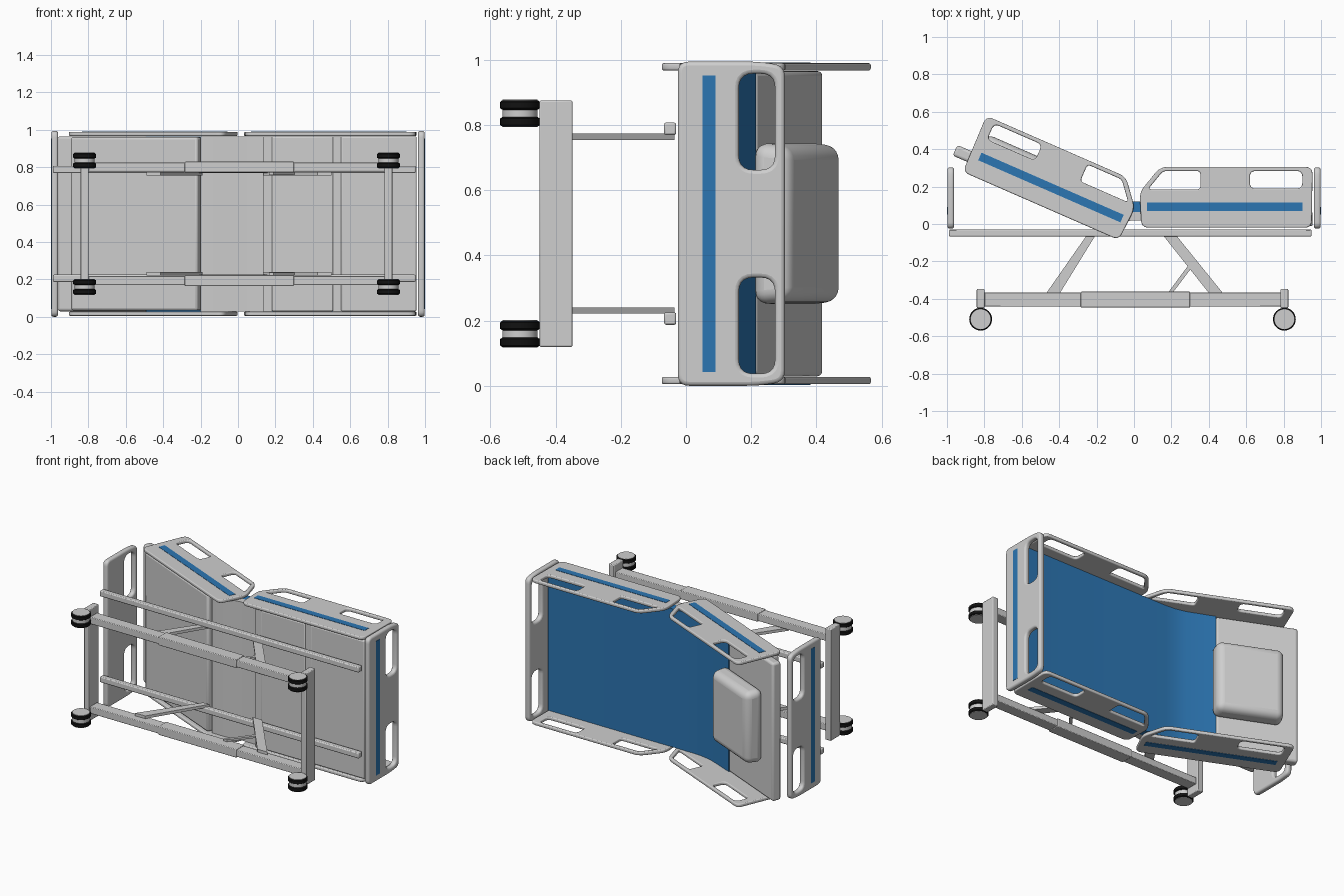
import bpy, bmesh, math
from mathutils import Matrix, Vector

if "Cube" in bpy.data.objects:
    bpy.data.objects.remove(bpy.data.objects["Cube"], do_unlink=True)

MID = 0.497  # centre of the bed across its width (z)


def material(name, rgb, rough=0.5):
    m = bpy.data.materials.new(name)
    m.use_nodes = True
    m.diffuse_color = (*rgb, 1)
    node = m.node_tree.nodes["Principled BSDF"]
    node.inputs["Base Color"].default_value = (*rgb, 1)
    node.inputs["Roughness"].default_value = rough
    return m


GREY = material("light grey", (0.62, 0.62, 0.62))
BLUE = material("blue", (0.025, 0.18, 0.45))
BLACK = material("rubber black", (0.006, 0.006, 0.006))


def add(name, mesh, mat, bevel=0.0, segments=2):
    obj = bpy.data.objects.new(name, mesh)
    bpy.context.collection.objects.link(obj)
    mesh.materials.clear()
    mesh.materials.append(mat)
    if bevel:
        mod = obj.modifiers.new("soft edges", "BEVEL")
        mod.width, mod.segments, mod.limit_method = bevel, segments, "ANGLE"
    bpy.ops.object.select_all(action="DESELECT")
    obj.select_set(True)
    bpy.context.view_layer.objects.active = obj
    bpy.ops.object.shade_smooth_by_angle(angle=math.radians(35))
    return obj


def finish(name, bm, mat, bevel=0.0, segments=2):
    bmesh.ops.recalc_face_normals(bm, faces=bm.faces)
    mesh = bpy.data.meshes.new(name)
    bm.to_mesh(mesh)
    bm.free()
    return add(name, mesh, mat, bevel, segments)


def prism(name, outline, z0, z1, mat, bevel=0.0, segments=2):
    """Extrude an x-y outline from z0 to z1."""
    bm = bmesh.new()
    face = bm.faces.new([bm.verts.new((x, y, z0)) for x, y in outline])
    out = bmesh.ops.extrude_face_region(bm, geom=[face])
    verts = [v for v in out["geom"] if isinstance(v, bmesh.types.BMVert)]
    bmesh.ops.translate(bm, verts=verts, vec=(0, 0, z1 - z0))
    return finish(name, bm, mat, bevel, segments)


def rect(x0, x1, y0, y1):
    return [(x0, y0), (x1, y0), (x1, y1), (x0, y1)]


def box(name, x, y, z, mat=GREY, bevel=0.0, segments=2):
    return prism(name, rect(*x, *y), *z, mat, bevel, segments)


def rounded(points, radius, steps=5):
    """Round every corner of an outline."""
    out = []
    for i, p in enumerate(points):
        p = Vector(p)
        ends = []
        for q in (points[i - 1], points[(i + 1) % len(points)]):
            d = Vector(q) - p
            ends.append(p + d.normalized() * min(radius, d.length * 0.45))
        for k in range(steps + 1):
            t = k / steps
            out.append(ends[0] * (1 - t) ** 2 + p * 2 * t * (1 - t) + ends[1] * t * t)
    return out


def plate(name, loops, thickness, matrix, soft=0.006):
    """Flat plate with holes and rounded rims."""
    curve = bpy.data.curves.new(name, "CURVE")
    curve.dimensions, curve.fill_mode = "2D", "BOTH"
    curve.bevel_depth, curve.bevel_resolution, curve.offset = soft, 2, -soft
    curve.extrude = thickness / 2 - soft
    for loop in loops:
        spline = curve.splines.new("POLY")
        spline.points.add(len(loop) - 1)
        for point, p in zip(spline.points, loop):
            point.co = (p[0], p[1], 0, 1)
        spline.use_cyclic_u = True
    temp = bpy.data.objects.new(name + " curve", curve)
    bpy.context.collection.objects.link(temp)
    bpy.context.view_layer.update()
    dg = bpy.context.evaluated_depsgraph_get()
    mesh = bpy.data.meshes.new_from_object(temp.evaluated_get(dg))
    bpy.data.objects.remove(temp, do_unlink=True)
    mesh.transform(matrix)
    return add(name, mesh, GREY)


def lathe(name, profile, centre, mat):
    """Spin an (r, z) profile about a z axis."""
    bm = bmesh.new()
    verts = [bm.verts.new((r, 0, z)) for r, z in profile]
    edges = [bm.edges.new(pair) for pair in zip(verts, verts[1:])]
    bmesh.ops.spin(bm, geom=verts + edges, axis=(0, 0, 1), cent=(0, 0, 0),
                   angle=math.tau, steps=32)
    bmesh.ops.remove_doubles(bm, verts=bm.verts, dist=0.0001)
    bmesh.ops.translate(bm, verts=bm.verts, vec=centre)
    return finish(name, bm, mat)


# Side rails: shared outline around the stripe centre
SX, SY = 0.485, 0.092
RAIL = [(0.04, -0.02), (0.95, -0.02), (0.955, 0.305), (0.14, 0.305), (0.03, 0.17)]
HOLE_A = [(0.075, 0.185), (0.355, 0.185), (0.355, 0.283), (0.155, 0.283)]
HOLE_B = rect(0.62, 0.9, 0.19, 0.283)
TILT = math.radians(-23.6)
HEAD = Matrix.Translation((-0.444, 0.195, 0)) @ Matrix.Rotation(TILT, 4, "Z")
FOOT = Matrix.Translation((SX, SY, 0))


def local(points, flip):
    return [(flip * (x - SX), y - SY) for x, y in points]


for end, flip, place in (("foot", 1, FOOT), ("head", -1, HEAD)):
    loops = [rounded(local(p, flip), r) for p, r in
             ((RAIL, 0.04), (HOLE_A, 0.02), (HOLE_B, 0.03))]
    for side, sign in (("left", 1), ("right", -1)):
        z = MID + sign * 0.481
        plate(f"{end}_{side}_rail", loops, 0.022,
              Matrix.Translation((0, 0, z)) @ place)
        zs = z + sign * 0.011
        stripe = box(f"{end}_{side}_rail_stripe", (-0.415, 0.415), (-0.022, 0.022),
                     (zs - 0.002, zs + 0.002), BLUE)
        stripe.data.transform(place)

# Head and foot boards with hand holes
TO_X = Matrix(((0, 0, -1, 0), (0, 1, 0, 0), (1, 0, 0, MID), (0, 0, 0, 1)))
half = MID
board = [rounded([(-half, -0.025), (half, -0.025), (half, 0.22), (half - 0.012, 0.303),
                  (-half + 0.012, 0.303), (-half, 0.22)], 0.035)]
for s in (-1, 1):
    board.append(rounded(rect(*sorted((s * 0.165, s * 0.46)), 0.162, 0.273), 0.045))
for name, s in (("foot_board", 1), ("head_board", -1)):
    plate(name, board, 0.036, Matrix.Translation((s * 0.98, 0, 0)) @ TO_X, 0.012)
    box(name + "_stripe", sorted((s * 0.995, s * 1.0)), (0.05, 0.09),
        (MID - 0.455, MID + 0.455), BLUE)

# Mattress: blue lower part, grey head part
Z0, Z1 = MID - 0.468, MID + 0.468
slope = math.tan(-TILT)
top = [(0.95, 0.12), (-0.15, 0.12), (-0.22, 0.126), (-0.29, 0.142), (-0.47, 0.215)]
drop = Vector((-0.022, -0.052))
under = [(x, y - 0.055) for x, y in top[:2]] + [Vector(p) + drop for p in top[2:]]
prism("mattress", top + under[::-1], Z0, Z1, BLUE)
end_top = Vector((-0.945, 0.215 + 0.475 * slope))
prism("mattress_head", [top[-1], end_top, end_top + drop * 1.1, under[-1]],
      Z0, Z1, GREY, 0.015, 3)

# Deck panels below the mattress
prism("seat_deck", [(0.14, 0.065), (-0.2, 0.065), (-0.2, 0.005), (-0.1, 0.005),
                    (0.0, 0.02), (0.14, 0.02)], Z0, Z1, GREY)
box("thigh_deck", (0.18, 0.51), (-0.012, 0.066), (Z0, Z1), GREY, 0.008)
box("calf_deck", (0.55, 0.955), (-0.012, 0.066), (Z0, Z1), GREY, 0.008)
for i, x in enumerate((0.16, 0.53)):
    box(f"deck_joint_{i + 1}", (x - 0.025, x + 0.025), (-0.006, 0.06), (Z0, Z1))
back = box("back_deck", (-0.45, 0.29), (-0.1, -0.03), (Z0 + 0.005, Z1 - 0.005),
           GREY, 0.012)
back.data.transform(HEAD)

# Pillow on the raised back
pillow = box("pillow", (-0.44, 0.0), (0.005, 0.125), (MID - 0.25, MID + 0.25),
             GREY, 0.042, 5)
for v in pillow.data.vertices:
    if v.co.y > 0.1:  # slightly narrower crown
        v.co.x = -0.22 + (v.co.x + 0.22) * 0.95
        v.co.z = MID + (v.co.z - MID) * 0.95
pillow.data.transform(HEAD)

# Undercarriage, mirrored across the width
def mirrored(name, outline, d0, d1, bevel=0.0):
    for side, s in (("left", 1), ("right", -1)):
        prism(f"{side}_{name}", outline, *sorted((MID + s * d0, MID + s * d1)),
              GREY, bevel)


mirrored("frame_rail", rect(-0.99, 0.95, -0.067, -0.03), 0.272, 0.31, 0.006)
mirrored("base_rail", rect(-0.8, 0.79, -0.442, -0.366), 0.28, 0.327, 0.004)
mirrored("base_sleeve", rect(-0.285, 0.3, -0.447, -0.362), 0.275, 0.332, 0.004)
mirrored("head_leg", [(-0.49, -0.4), (-0.415, -0.4), (-0.19, -0.035), (-0.235, -0.035)],
         0.257, 0.276)
mirrored("foot_leg", [(0.425, -0.4), (0.5, -0.4), (0.205, -0.035), (0.135, -0.035)],
         0.257, 0.276)
mirrored("foot_brace", [(0.165, -0.39), (0.19, -0.39), (0.315, -0.225), (0.295, -0.215)],
         0.26, 0.274)

# Base cross bars and casters
TYRE = [(0, -0.04), (0.055, -0.04), (0.061, -0.035), (0.061, -0.016), (0.045, -0.005),
        (0.045, 0.005), (0.061, 0.016), (0.061, 0.035), (0.055, 0.04), (0, 0.04)]
CAP = [(0, -0.042), (0.054, -0.042), (0.054, 0.042), (0, 0.042)]
for end, x in (("head", -0.82), ("foot", 0.804)):
    box(f"{end}_base_bar", (x - 0.021, x + 0.021), (-0.449, -0.348),
        (MID - 0.378, MID + 0.378), GREY, 0.005)
    for side, s in (("left", 1), ("right", -1)):
        centre = (x, -0.509, MID + s * 0.338)
        lathe(f"{end}_{side}_wheel", TYRE, centre, BLACK)
        lathe(f"{end}_{side}_wheel_cap", CAP, centre, GREY)
